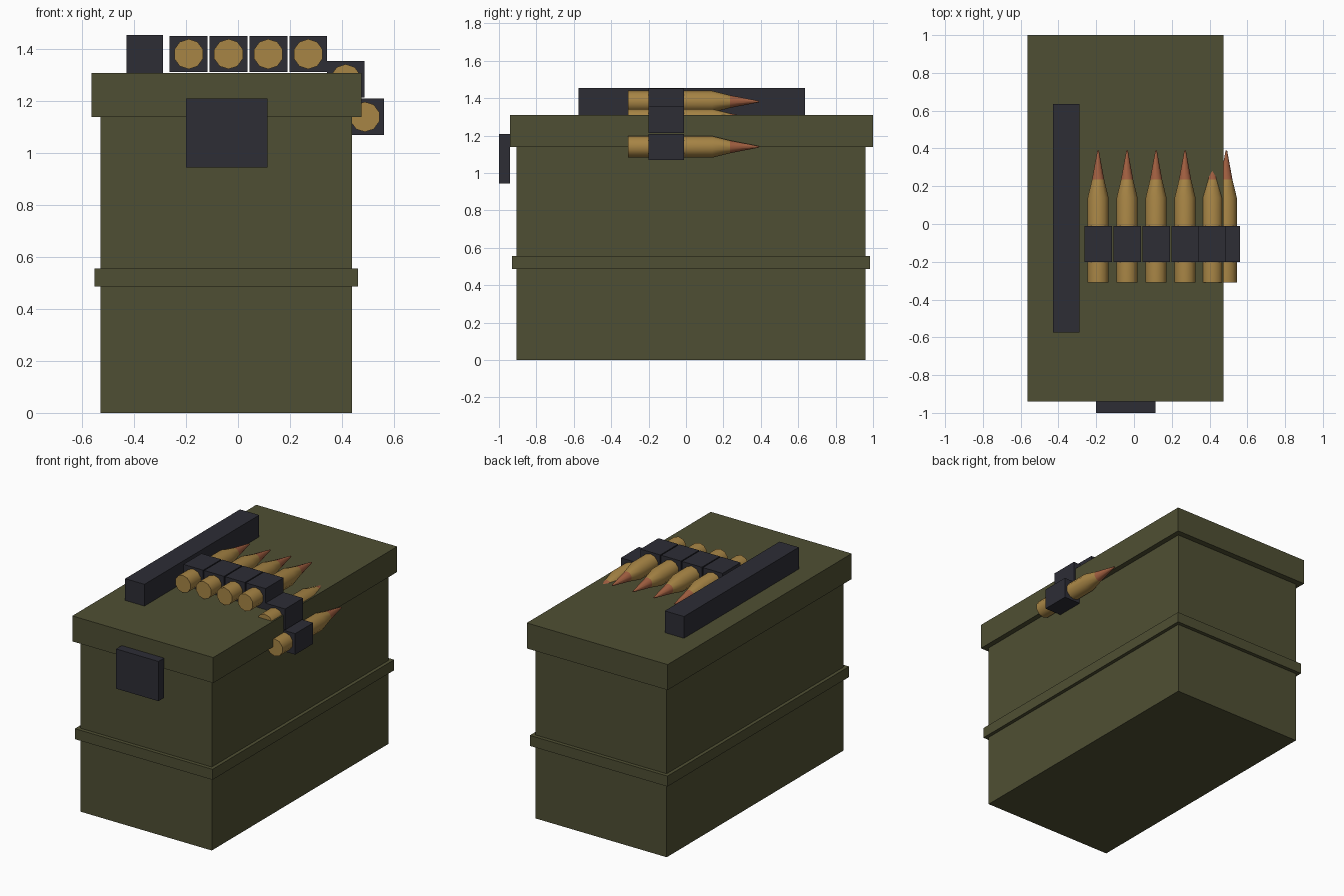
import bpy, bmesh, math

cube = bpy.data.objects.get("Cube")
if cube:
    bpy.data.objects.remove(cube, do_unlink=True)


def material(name, rgb):
    m = bpy.data.materials.new(name)
    m.use_nodes = True
    m.diffuse_color = (*rgb, 1)
    m.node_tree.nodes["Principled BSDF"].inputs["Base Color"].default_value = (*rgb, 1)
    return m


olive = material("olive paint", (0.078, 0.078, 0.033))
steel = material("dark steel", (0.026, 0.026, 0.036))
brass = material("brass", (0.39, 0.235, 0.06))
copper = material("copper", (0.36, 0.115, 0.052))


def add_object(name, bm, mats):
    bmesh.ops.recalc_face_normals(bm, faces=bm.faces)
    mesh = bpy.data.meshes.new(name)
    bm.to_mesh(mesh)
    bm.free()
    for m in mats:
        mesh.materials.append(m)
    ob = bpy.data.objects.new(name, mesh)
    bpy.context.collection.objects.link(ob)
    return ob


def box(name, xs, ys, zs, mat):
    bm = bmesh.new()
    bmesh.ops.create_cube(bm, size=1)
    for v in bm.verts:
        v.co = [(a + b) / 2 + c * (b - a) for c, (a, b) in zip(v.co, (xs, ys, zs))]
    return add_object(name, bm, [mat])


# Case, reinforcing band, lid, latch and carrying handle
box("case_body", (-0.53, 0.44), (-0.905, 0.96), (0, 1.2), olive)
box("case_band", (-0.553, 0.463), (-0.93, 0.985), (0.487, 0.557), olive)
box("lid", (-0.565, 0.475), (-0.94, 1.0), (1.14, 1.31), olive)
box("latch", (-0.2, 0.113), (-1.0, -0.94), (0.945, 1.21), steel)
box("handle", (-0.43, -0.288), (-0.575, 0.635), (1.31, 1.455), steel)

# Round outline as (y, radius), from base to tip
PROFILE = [(-0.31, 0.058), (0.14, 0.058), (0.235, 0.034), (0.39, 0.004)]
SIDES = 10


def cartridge(name, x, z):
    bm = bmesh.new()
    rings = []
    for y, r in PROFILE:
        angles = [math.tau * i / SIDES for i in range(SIDES)]
        rings.append([bm.verts.new((x + r * math.sin(a), y, z + r * math.cos(a))) for a in angles])
    bm.faces.new(rings[0])
    bm.faces.new(rings[-1]).material_index = 1
    for k, (lo, hi) in enumerate(zip(rings, rings[1:])):
        for i in range(SIDES):
            j = (i + 1) % SIDES
            face = bm.faces.new((lo[i], lo[j], hi[j], hi[i]))
            face.material_index = 1 if k == 2 else 0
    ob = add_object(name, bm, [brass, copper])
    bpy.ops.object.select_all(action="DESELECT")
    ob.select_set(True)
    bpy.context.view_layer.objects.active = ob
    bpy.ops.object.shade_smooth_by_angle(angle=math.radians(40))


# Belt: four links lie on the lid, two drop over its edge
belt = [(-0.19 + 0.1535 * i, 1.382) for i in range(4)] + [(0.415, 1.285), (0.489, 1.14)]
for n, (x, z) in enumerate(belt, 1):
    cartridge(f"cartridge_{n}", x, z)
    box(f"belt_link_{n}", (x - 0.073, x + 0.073), (-0.2, -0.01), (z - 0.07, z + 0.07), steel)
